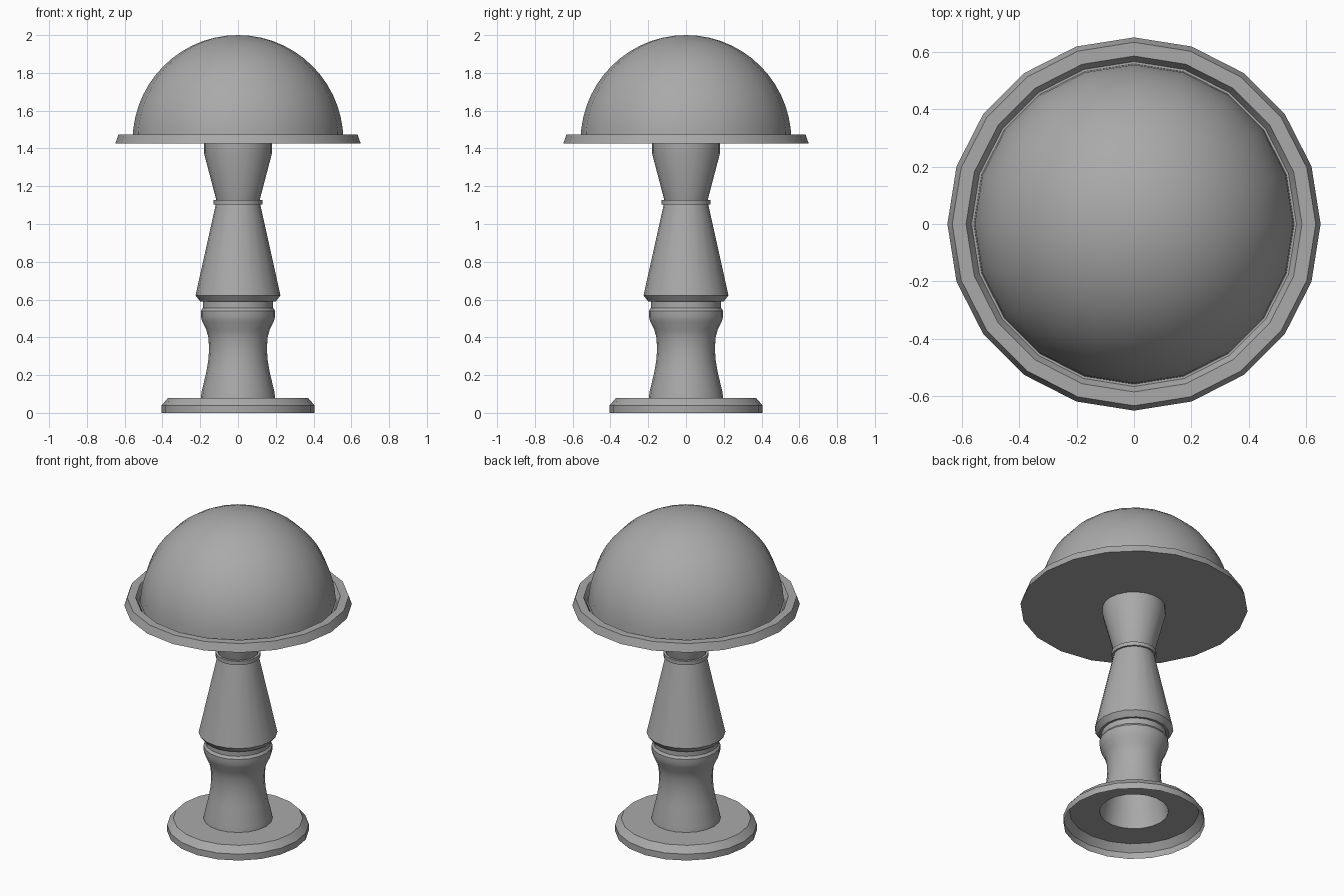
import bpy, bmesh
from math import pi, sin, cos

if "Cube" in bpy.data.objects:
    bpy.data.objects.remove(bpy.data.objects["Cube"], do_unlink=True)

SIDES = 20
GREY = (0.4, 0.4, 0.4, 1)
grey = bpy.data.materials.new("plain grey")
grey.use_nodes = True
grey.diffuse_color = GREY
grey.node_tree.nodes["Principled BSDF"].inputs["Base Color"].default_value = GREY


def lathe(name, profile):
    """Turn a (radius, height) profile about z; a rising profile faces outward."""
    bm = bmesh.new()
    rings = []
    for r, z in profile:
        angles = [2 * pi * i / SIDES for i in range(SIDES)]
        rings.append([bm.verts.new((r * cos(a), r * sin(a), z)) for a in angles])
    for low, high in zip(rings, rings[1:]):
        for i in range(SIDES):
            k = (i + 1) % SIDES
            bm.faces.new((low[i], low[k], high[k], high[i]))
    bmesh.ops.remove_doubles(bm, verts=bm.verts, dist=1e-5)
    mesh = bpy.data.meshes.new(name)
    bm.to_mesh(mesh)
    bm.free()
    mesh.materials.append(grey)
    obj = bpy.data.objects.new(name, mesh)
    bpy.context.collection.objects.link(obj)
    bpy.ops.object.select_all(action="DESELECT")
    obj.select_set(True)
    bpy.context.view_layer.objects.active = obj
    bpy.ops.object.shade_smooth_by_angle(angle=pi / 6)
    return obj


# Foot: hollow dish with a chamfered rim, open underneath
lathe("foot", [(0.405, 0), (0.405, 0.04), (0.37, 0.08), (0.197, 0.08)])

# Lower stem: waisted tube with a stepped neck
lathe("lower_stem", [(0.197, 0.08), (0.193, 0.11), (0.167, 0.22), (0.157, 0.28),
                     (0.153, 0.34), (0.157, 0.4), (0.168, 0.44), (0.19, 0.485),
                     (0.197, 0.51), (0.197, 0.54), (0.186, 0.555), (0.186, 0.59)])

# Middle stem: tapering cone with a chamfered bottom edge
lathe("middle_stem", [(0.186, 0.59), (0.2, 0.59), (0.225, 0.622), (0.118, 1.103)])

# Collar between the cone and the flare
lathe("collar", [(0.115, 1.103), (0.129, 1.103), (0.129, 1.127), (0.115, 1.127)])

# Upper stem: flares out to meet the shade
lathe("upper_stem", [(0.115, 1.127), (0.18, 1.375), (0.18, 1.425)])

# Brim: flat plate with a raised rim around the dome
lathe("shade_brim", [(0, 1.425), (0.65, 1.425), (0.633, 1.474), (0.585, 1.474),
                     (0.566, 1.44), (0.55, 1.44)])

# Dome
RINGS = 14
lathe("shade_dome", [(0.558 * cos(pi / 2 * i / RINGS), 1.44 + 0.56 * sin(pi / 2 * i / RINGS))
                     for i in range(RINGS)] + [(0, 2.0)])
